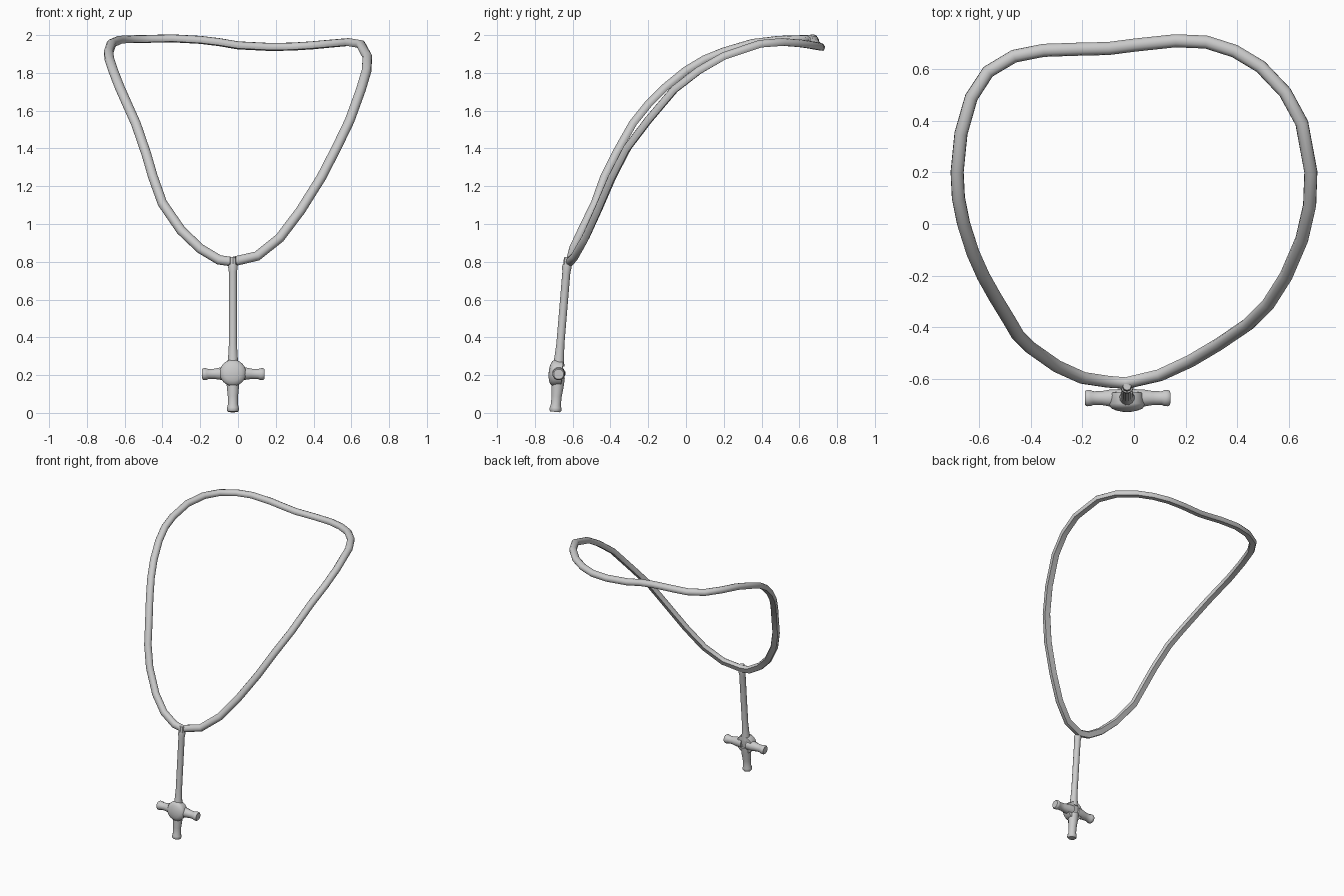
import bpy, bmesh
from math import cos, sin, radians, tau
from mathutils import Vector

if "Cube" in bpy.data.objects:
    bpy.data.objects.remove(bpy.data.objects["Cube"])


def finish(bm, name, angle=40):
    bmesh.ops.recalc_face_normals(bm, faces=bm.faces)
    me = bpy.data.meshes.new(name)
    bm.to_mesh(me)
    bm.free()
    ob = bpy.data.objects.new(name, me)
    bpy.context.collection.objects.link(ob)
    bpy.ops.object.select_all(action='DESELECT')
    ob.select_set(True)
    bpy.context.view_layer.objects.active = ob
    bpy.ops.object.shade_smooth_by_angle(angle=radians(angle))
    return ob


def bridge(bm, rings, closed):
    """Join successive vertex rings with quads; cap the ends if open."""
    n = len(rings[0])
    for i in range(len(rings) if closed else len(rings) - 1):
        a, b = rings[i], rings[(i + 1) % len(rings)]
        for j in range(n):
            k = (j + 1) % n
            bm.faces.new((a[j], a[k], b[k], b[j]))
    if not closed:
        bm.faces.new(rings[0])
        bm.faces.new(rings[-1])


def lathe(name, origin, axis, profile, sides=12):
    """Turned part: profile is (distance along axis, radius)."""
    axis = Vector(axis).normalized()
    u = axis.orthogonal().normalized()
    v = axis.cross(u)
    bm = bmesh.new()
    rings = [[bm.verts.new(Vector(origin) + axis * d
                           + (u * cos(tau * j / sides) + v * sin(tau * j / sides)) * r)
              for j in range(sides)] for d, r in profile]
    bridge(bm, rings, False)
    return finish(bm, name)


# Cord: closed loop draped over an invisible neck, flat on the inner side
path = [
    (-.03, -.615, .80), (-.10, -.61, .81), (-.20, -.595, .87), (-.30, -.55, .965),
    (-.40, -.48, 1.11), (-.45, -.43, 1.25), (-.485, -.37, 1.37), (-.54, -.28, 1.53),
    (-.585, -.2, 1.63), (-.625, -.11, 1.72), (-.66, 0, 1.81), (-.68, .1, 1.87),
    (-.685, .2, 1.91), (-.67, .35, 1.955), (-.63, .49, 1.972), (-.565, .59, 1.975),
    (-.465, .65, 1.977), (-.35, .673, 1.98), (-.2, .678, 1.972), (-.1, .68, 1.96),
    (0, .693, 1.943), (.16, .71, 1.935), (.28, .705, 1.936), (.39, .67, 1.943),
    (.49, .61, 1.952), (.585, .51, 1.96), (.65, .39, 1.95), (.685, .2, 1.885),
    (.68, .07, 1.81), (.65, -.06, 1.71), (.59, -.2, 1.545), (.52, -.31, 1.40),
    (.44, -.39, 1.245), (.33, -.465, 1.07), (.22, -.53, .925), (.10, -.585, .83),
]
pts = [Vector(p) for p in path]
section = [(.026 * cos(radians(a)), .024 * sin(radians(a)))
           for a in (-42, -12, 24, 57, 90, 123, 156, 192, 222)]
bm = bmesh.new()
rings = []
for i, p in enumerate(pts):
    t = (pts[(i + 1) % len(pts)] - pts[i - 1]).normalized()
    out = Vector((0, p.y - .5, p.z - .4))
    out = (out - t * out.dot(t)).normalized()
    side = t.cross(out)
    rings.append([bm.verts.new(p + side * a + out * b) for a, b in section])
bridge(bm, rings, True)
finish(bm, "neck_cord")

# Pendant frame, tilted slightly forward at the bottom
down = Vector((0, -.09, -1)).normalized()
front = Vector((0, -1, .09)).normalized()
hub = Vector((-.027, -.678, .21))

# Hanging stem with flared ends
lathe("stem", (-.027, -.63, .785), hub - Vector((-.027, -.63, .785)),
      [(0, .024), (.015, .026), (.04, .022), (.42, .022), (.49, .026), (.54, .032)])

# Clasp joining stem and cord
lathe("clasp", (-.027, -.631, .765), (0, .05, 1),
      [(0, .02), (.045, .019), (.06, .016)], 8)

# Domed round boss at the crossing
lathe("boss", hub, front,
      [(-.024, .055), (-.022, .064), (.022, .07), (.035, .062),
       (.043, .045), (.048, .023), (.049, .004)], 24)

# Three flared arms
for name, axis, length in (("left_arm", Vector((-1, 0, -.03)), .163),
                           ("right_arm", Vector((1, 0, -.03)), .167),
                           ("lower_arm", down, .205)):
    lathe(name, hub + front * -.004, axis,
          [(.02, .036), (.065, .034), (length * .6, .028), (length * .8, .027),
           (length - .022, .032), (length - .008, .033), (length, .027)])
